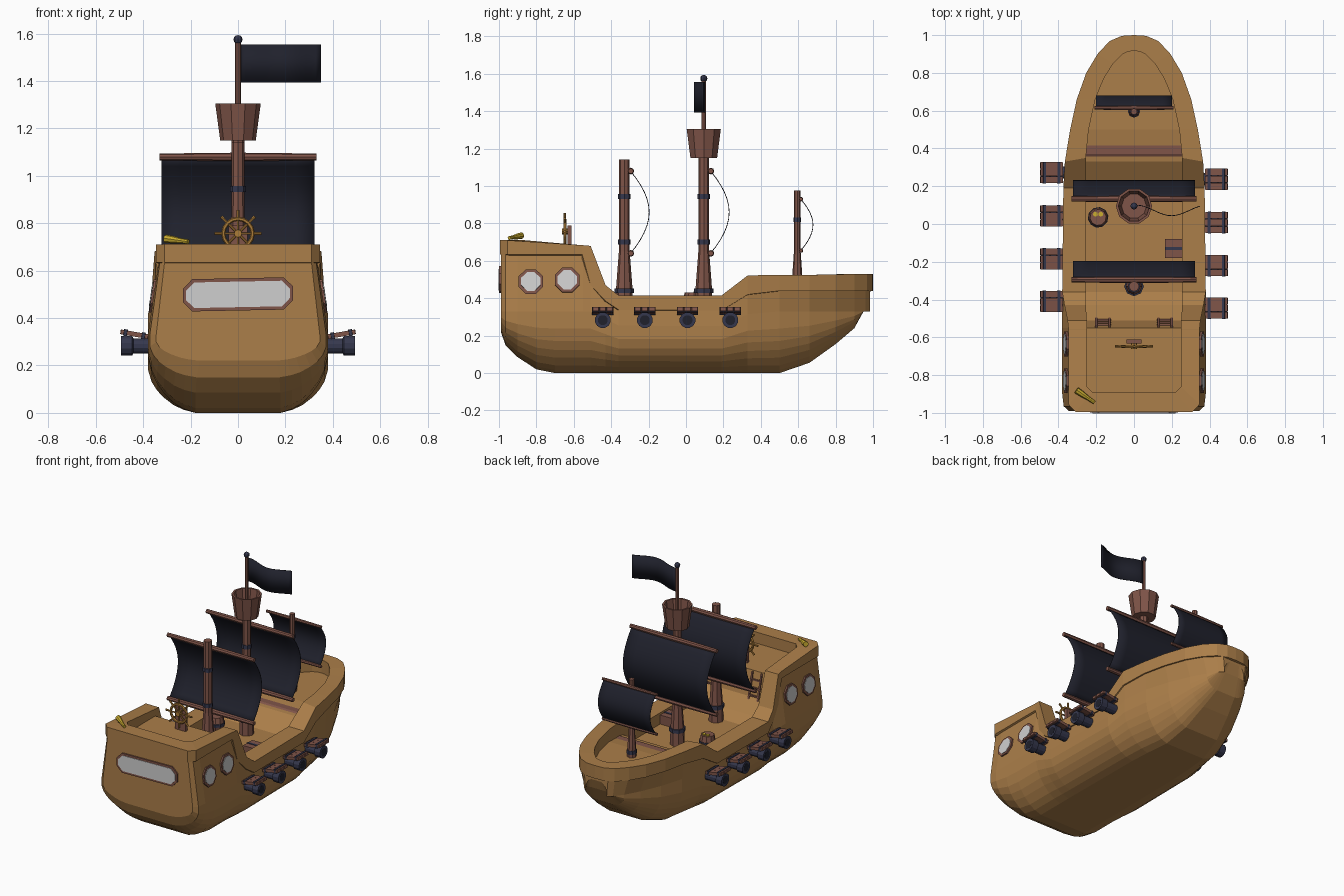
import bpy, bmesh, math
from mathutils import Vector

if "Cube" in bpy.data.objects:
    bpy.data.objects.remove(bpy.data.objects["Cube"])


def material(name, *rgb):
    m = bpy.data.materials.new(name)
    m.use_nodes = True
    m.diffuse_color = (*rgb, 1)
    bsdf = m.node_tree.nodes["Principled BSDF"]
    bsdf.inputs["Base Color"].default_value = (*rgb, 1)
    bsdf.inputs["Roughness"].default_value = 0.8
    return m


TAN = material("tan_wood", 0.41, 0.21, 0.067)
BROWN = material("red_brown_wood", 0.215, 0.09, 0.066)
BLACK = material("black_cloth", 0.014, 0.015, 0.025)
IRON = material("blue_iron", 0.036, 0.039, 0.074)
GLASS = material("pale_glass", 0.62, 0.62, 0.62)
GOLD = material("gold", 0.6, 0.42, 0.03)
WHEEL = material("wheel_wood", 0.41, 0.2, 0.04)


def build(name, verts, faces, mat, mirror=False, fix=True, smooth=False, thick=0):
    me = bpy.data.meshes.new(name)
    me.from_pydata([tuple(v) for v in verts], [], faces)
    if fix:
        bm = bmesh.new()
        bm.from_mesh(me)
        bmesh.ops.recalc_face_normals(bm, faces=bm.faces)
        bm.to_mesh(me)
        bm.free()
    me.materials.append(mat)
    me.polygons.foreach_set("use_smooth", [smooth] * len(me.polygons))
    ob = bpy.data.objects.new(name, me)
    bpy.context.collection.objects.link(ob)
    if mirror:
        ob.modifiers.new("mirror", "MIRROR")
    if thick:
        ob.modifiers.new("thickness", "SOLIDIFY").thickness = thick
    return ob


def loft(name, rings, mat, closed=True, caps=False, **kw):
    n = len(rings[0])
    faces = [(i * n + j, i * n + (j + 1) % n, (i + 1) * n + (j + 1) % n, (i + 1) * n + j)
             for i in range(len(rings) - 1) for j in range(n if closed else n - 1)]
    if caps:
        faces += [tuple(range(n)), tuple(range((len(rings) - 1) * n, len(rings) * n))]
    return build(name, [p for r in rings for p in r], faces, mat, **kw)


def rod(name, start, end, radii, mat, n=8, stops=None):
    # round bar through evenly spaced (or given) stops between two points
    a, b = Vector(start), Vector(end)
    d = b - a
    side = d.orthogonal().normalized()
    up = d.normalized().cross(side)
    stops = stops or [i / (len(radii) - 1) for i in range(len(radii))]
    rings = [[a + d * t + r * (side * math.cos(k * math.tau / n) + up * math.sin(k * math.tau / n))
              for k in range(n)] for t, r in zip(stops, radii)]
    return loft(name, rings, mat, caps=True)


def plate(name, outline, origin, u, v, thick, mat):
    u, v, o = Vector(u).normalized(), Vector(v).normalized(), Vector(origin)
    w = u.cross(v) * thick / 2
    return loft(name, [[o + u * a + v * b + w * s for a, b in outline] for s in (-1, 1)], mat, caps=True)


def octagon(w, h, c):
    q = [(w - c, -h), (w, c - h), (w, h - c), (w - c, h)]
    return q + [(-a, -b) for a, b in q]


def box(name, centre, w, d, h, mat):
    return plate(name, [(-w, -d), (w, -d), (w, d), (-w, d)], centre, (1, 0, 0), (0, 1, 0), 2 * h, mat)


# Hull: stations of y, keel height, belly half width, top half width, top height
stations = [
    (-.99, .22, .345, .31, .635), (-.965, .15, .372, .33, .635), (-.9, .085, .38, .335, .635),
    (-.8, .02, .38, .335, .635), (-.7, 0, .38, .335, .635), (-.55, 0, .38, .335, .635),
    (-.51, 0, .38, .352, .47), (-.43, 0, .38, .362, .385), (-.36, 0, .38, .372, .338),
    (.19, 0, .372, .366, .336), (.33, 0, .355, .358, .42), (.5, 0, .32, .33, .44),
    (.66, .055, .27, .295, .44), (.8, .155, .21, .245, .44), (.9, .24, .155, .185, .44),
    (.96, .35, .11, .125, .44), (.985, .42, .08, .09, .44)]
bilge = [(0, 0), (0, .47), (.05, .6), (.125, .71), (.25, .82), (.375, .9), (.52, .96), (.72, 1), (1, 1)]
sections = []
for y, keel, belly, top, zt in stations:
    zb = min(.33, keel + .75 * (zt - keel))
    sections.append([(belly * k, y, keel + (zb - keel) * f) for f, k in bilge] + [(top, y, zt), (0, y, zt)])
loft("hull", sections, TAN, closed=False, caps=True, mirror=True)

# Rail: outer x, y, inner x, y, top height, lower edge, inner foot
rail = [
    (0, -.995, 0, -.89, .712, .635, .59), (.31, -.995, .22, -.89, .712, .635, .59),
    (.347, -.955, .25, -.86, .71, .635, .59), (.347, -.56, .25, -.56, .684, .635, .59),
    (.347, -.555, .25, -.555, .684, .635, .32), (.352, -.51, .25, -.51, .68, .47, .32),
    (.368, -.43, .255, -.43, .47, .385, .32), (.38, -.36, .255, -.36, .415, .338, .32),
    (.374, .19, .255, .19, .415, .335, .32), (.366, .33, .255, .35, .522, .42, .4),
    (.338, .5, .24, .5, .525, .44, .42), (.303, .66, .205, .66, .525, .44, .42),
    (.253, .8, .16, .77, .527, .44, .42), (.193, .9, .11, .85, .53, .44, .42),
    (.13, .968, .06, .9, .53, .44, .42), (.065, .996, .03, .913, .53, .44, .42),
    (0, 1, 0, .917, .53, .44, .42)]
loft("rail", [[(a, b, lo), (a, b, hi), (c, d, hi), (c, d, foot)] for a, b, c, d, hi, lo, foot in rail],
     TAN, mirror=True)

# Decks with the bulkhead step and the forward ramp
deck = [(.22, -.89, .61), (.25, -.86, .61), (.25, -.56, .61), (.25, -.56, .33), (.26, .19, .33),
        (.257, .37, .43), (.24, .5, .43), (.205, .66, .43), (.16, .77, .43), (.11, .85, .43), (.03, .913, .43)]
loft("deck", [[(-w, y, z), (w, y, z)] for w, y, z in deck], BROWN, closed=False, fix=False)
plate("cabin_door", octagon(.065, .1, .02), (0, -.555, .43), (1, 0, 0), (0, 0, 1), .03, TAN)

# Ladders to the stern deck
for x in (-.165, .165):
    for s in (-.035, .035):
        rod("ladder_side", (x + s, -.47, .33), (x + s, -.545, .63), (.008, .008), BROWN, 4)
    for k in range(1, 6):
        y, z = -.47 - .0125 * k, .33 + .05 * k
        rod("ladder_rung", (x - .042, y, z), (x + .042, y, z), (.007, .007), BROWN, 4)


# Windows: a frame plate with slightly proud glass
def window(name, w, h, c, origin, u, v):
    plate(name + "_frame", octagon(w, h, c), origin, u, v, .018, BROWN)
    plate(name + "_glass", octagon(w - .014, h - .014, c - .006), origin, u, v, .024, GLASS)


window("stern_window", .233, .068, .04, (0, -.99, .5), (1, 0, .02), (0, 0, 1))
for s in (-1, 1):
    for y, z in ((-.83, .488), (-.635, .497)):
        window("side_window", .066, .066, .039, (s * .357, y, z), (0, 1, 0), (-s * .045, 0, .305))

# Cannons under slatted port lids
for s, shift in ((1, 0), (-1, .035)):
    for y in (-.445, -.22, .008, .237):
        y += shift
        rod("cannon", (s * .34, y, .283), (s * .493, y, .283), (.033, .033, .043, .043), IRON, 12,
            [0, .66, .7, 1])
        rod("cannon_bore", (s * .48, y, .283), (s * .494, y, .283), (.027, .027), BLACK, 12)
        tilt = (s * .115, 0, .02)
        for k in (-1, 0, 1):
            plate("port_lid_slat", octagon(.018, .06, .003), (s * .437, y + k * .038, .332), (0, 1, 0), tilt,
                  .02, BROWN)
        for k in (-.33, .33):
            plate("port_lid_strap", octagon(.057, .008, .002), (s * (.437 + k * .115), y, .332 + k * .02),
                  (0, 1, 0), tilt, .028, IRON)


# Masts, iron bands, yards and bellied sails
def mast(name, y, foot, top, r, bands):
    flare = (.65 - foot) / (top - foot)
    rod(name, (0, y, foot), (0, y, top), (r * 1.65, r * 1.5, r, r * .95), BROWN, 8, [0, flare * .4, flare, 1])
    for z, k in bands:
        rod(name + "_band", (0, y, z - .013), (0, y, z + .013), (r * k, r * k), IRON, 8)


def sail(name, y, half, low, high, belly, r):
    for z in (low, high):
        rod(name + "_yard", (-half - .01, y, z), (half + .01, y, z), (r * .8, r, r * .8), BROWN, 8)
    rows = []
    for i in range(13):
        t = i / 12
        yy = y + belly * math.sin(math.pi * t) ** .9
        rows.append([(half * k / 4, yy, low + (high - low) * t) for k in range(-4, 5)])
    loft(name, rows, BLACK, closed=False, smooth=True, thick=.004)


tall = [(.44, 1.8), (.7, 1.17), (.945, 1.17)]
mast("mizzen_mast", -.33, .33, 1.143, .029, tall)
mast("main_mast", .095, .33, 1.16, .029, tall)
mast("fore_mast", .595, .43, .977, .018, [(.475, 1.8), (.82, 1.17)])
sail("mizzen_sail", -.295, .322, .64, 1.08, .1, .018)
sail("main_sail", .133, .322, .64, 1.08, .1, .018)
sail("fore_sail", .615, .2, .655, .93, .066, .012)

# Lookout basket, flagpole and flag
basket = [(.075, 1.15), (.096, 1.305), (.083, 1.305), (.066, 1.17), (.001, 1.17)]
ring = [(math.cos(k * math.tau / 10), math.sin(k * math.tau / 10)) for k in range(10)]
loft("lookout_basket", [[(r * c, .095 + r * s, z) for c, s in ring] for r, z in basket], BROWN, caps=True)
rod("flagpole", (0, .095, 1.15), (0, .095, 1.57), (.012, .012), BROWN)
bpy.ops.mesh.primitive_uv_sphere_add(segments=8, ring_count=6, radius=.019, location=(0, .095, 1.575))
bpy.context.object.name = "pole_ball"
bpy.context.object.data.materials.append(IRON)
wave = [(.01 + .34 * t / 16, .07 + .028 * math.cos(t / 16 * 1.8 * math.pi)) for t in range(17)]
loft("flag", [[(x, y, 1.393), (x, y, 1.555)] for x, y in wave], BLACK, closed=False, smooth=True, thick=.004)

# Steering wheel on its stand
box("wheel_stand", (0, -.622, .695), .04, .011, .095, BROWN)
hub = Vector((0, -.648, .757))
bpy.ops.mesh.primitive_torus_add(location=hub, rotation=(math.pi / 2, 0, 0), major_radius=.062,
                                 minor_radius=.009, major_segments=16, minor_segments=6)
bpy.context.object.name = "wheel_rim"
bpy.context.object.data.materials.append(WHEEL)
rod("wheel_hub", hub - Vector((0, .015, 0)), hub + Vector((0, .03, 0)), (.017, .017), WHEEL)
for k in range(8):
    a = k * math.tau / 8
    d = Vector((math.cos(a), 0, math.sin(a)))
    rod("wheel_spoke", hub, hub + d * .1, (.005, .005, .007), WHEEL, 6)

# Deck cargo: barrel with coins, chest, spyglass on the rail
rod("barrel", (-.19, .035, .33), (-.19, .035, .43), (.043, .053, .043), BROWN, 10)
rod("barrel_hoop", (-.19, .035, .37), (-.19, .035, .39), (.055, .055), IRON, 10)
for dx in (-.014, .014):
    rod("coin", (-.19 + dx, .052, .43), (-.19 + dx, .052, .437), (.013, .013), GOLD)
box("chest", (.21, -.13, .365), .045, .05, .035, BROWN)
box("chest_strap", (.21, -.13, .367), .047, .008, .036, IRON)
rod("spyglass", (-.305, -.88, .735), (-.21, -.945, .722), (.018, .016, .011, .01), GOLD)
